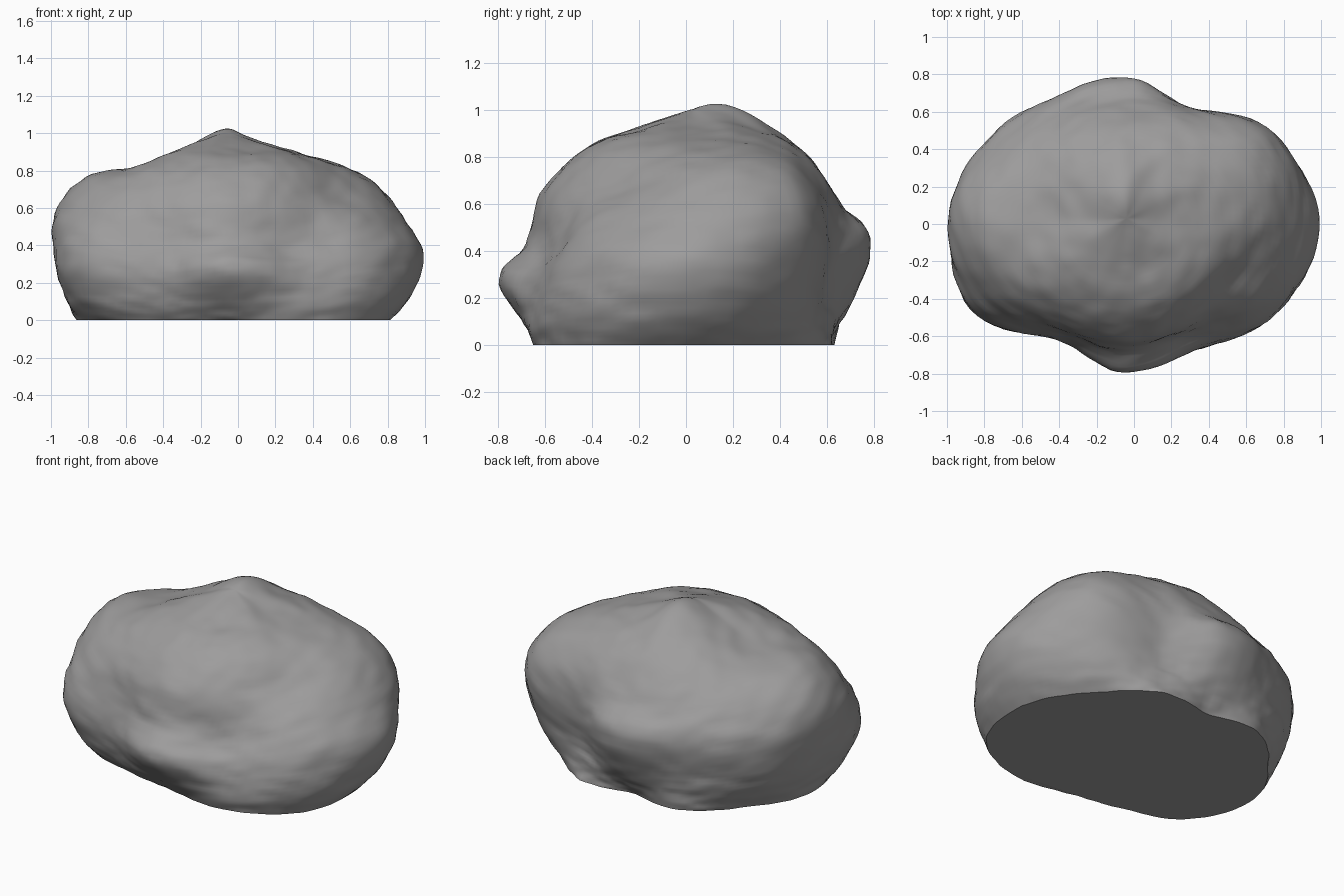
import bpy
import bmesh
import math
from mathutils import Vector, noise

cube = bpy.data.objects.get("Cube")
if cube:
    bpy.data.objects.remove(cube)

# Boulder reach in hundredths: one row per elevation (ground to pole, closer
# together near the ground), one column per direction, counter-clockwise from +x
REACH = [
    [84, 71, 67, 56, 68, 71, 82, 80, 65, 62, 77, 89],
    [97, 81, 66, 62, 70, 79, 88, 92, 72, 72, 81, 96],
    [109, 92, 69, 74, 76, 89, 98, 102, 79, 87, 83, 100],
    [107, 106, 80, 88, 88, 98, 110, 103, 83, 83, 81, 98],
    [105, 107, 92, 87, 90, 98, 109, 102, 92, 91, 90, 93],
    [99, 100, 97, 94, 94, 95, 95, 98, 96, 95, 96, 97],
    [95, 97, 97, 98, 97, 96, 95, 97, 96, 95, 95, 96],
    [98] * 12,
]
COLUMNS = len(REACH[0])
TOP_ROW = len(REACH) - 1
ROW_SPREAD = 1.25
SEGMENTS, RINGS = 120, 56
MIDDLE = Vector((-0.04, 0.03, 0))
PEAK = Vector((-0.02, 0.13, 1)).normalized()


def spline(a, b, c, d, t):
    """Smooth curve from b to c."""
    return b + 0.5 * t * (c - a + t * (2 * a - 5 * b + 4 * c - d
                                       + t * (3 * (b - c) + d - a)))


def around(row, u):
    """Reach along one elevation row, wrapping round."""
    i = math.floor(u)
    return spline(*(row[(i + k) % COLUMNS] for k in (-1, 0, 1, 2)), u - i)


def reach(u, v):
    """Reach at column u and row v."""
    j = min(math.floor(v), TOP_ROW - 1)
    rows = [REACH[min(max(j + k, 0), TOP_ROW)] for k in (-1, 0, 1, 2)]
    return spline(*(around(row, u) for row in rows), v - j) / 100


def surface_point(s, r):
    turn = s / SEGMENTS
    rise = r / RINGS
    azimuth = turn * math.tau
    elevation = rise ** ROW_SPREAD * math.pi / 2
    direction = Vector((math.cos(azimuth) * math.cos(elevation),
                        math.sin(azimuth) * math.cos(elevation),
                        math.sin(elevation)))
    radius = reach(turn * COLUMNS, rise * TOP_ROW)
    # Small crown beside the pole
    radius += 0.05 * math.exp(-((direction - PEAK).length / 0.14) ** 2)
    # Weathered lumps, stretched sideways
    grain = Vector((direction.x * 3, direction.y * 3, direction.z * 6))
    radius += 0.007 * noise.noise(grain * 1.5) + 0.008 * noise.noise(grain * 3)
    return MIDDLE + direction * radius


# Boulder shell: rings up to the pole, with a flat underside
bm = bmesh.new()
rings = [[bm.verts.new(surface_point(s, r)) for s in range(SEGMENTS)]
         for r in range(RINGS)]
pole = bm.verts.new(surface_point(0, RINGS))
for s in range(SEGMENTS):
    n = (s + 1) % SEGMENTS
    for low, high in zip(rings, rings[1:]):
        bm.faces.new((low[s], low[n], high[n], high[s]))
    bm.faces.new((rings[-1][s], rings[-1][n], pole))
bm.faces.new(rings[0][::-1])

mesh = bpy.data.meshes.new("boulder")
bm.to_mesh(mesh)
bm.free()
boulder = bpy.data.objects.new("boulder", mesh)
bpy.context.collection.objects.link(boulder)

# Plain stone colour
stone = bpy.data.materials.new("grey stone")
stone.use_nodes = True
colour = (0.34, 0.335, 0.335, 1)
stone.diffuse_color = colour
stone.node_tree.nodes["Principled BSDF"].inputs["Base Color"].default_value = colour
mesh.materials.append(stone)

# Smooth stone with a crisp ground edge
bpy.ops.object.select_all(action='DESELECT')
boulder.select_set(True)
bpy.context.view_layer.objects.active = boulder
bpy.ops.object.shade_smooth_by_angle(angle=math.radians(35))
